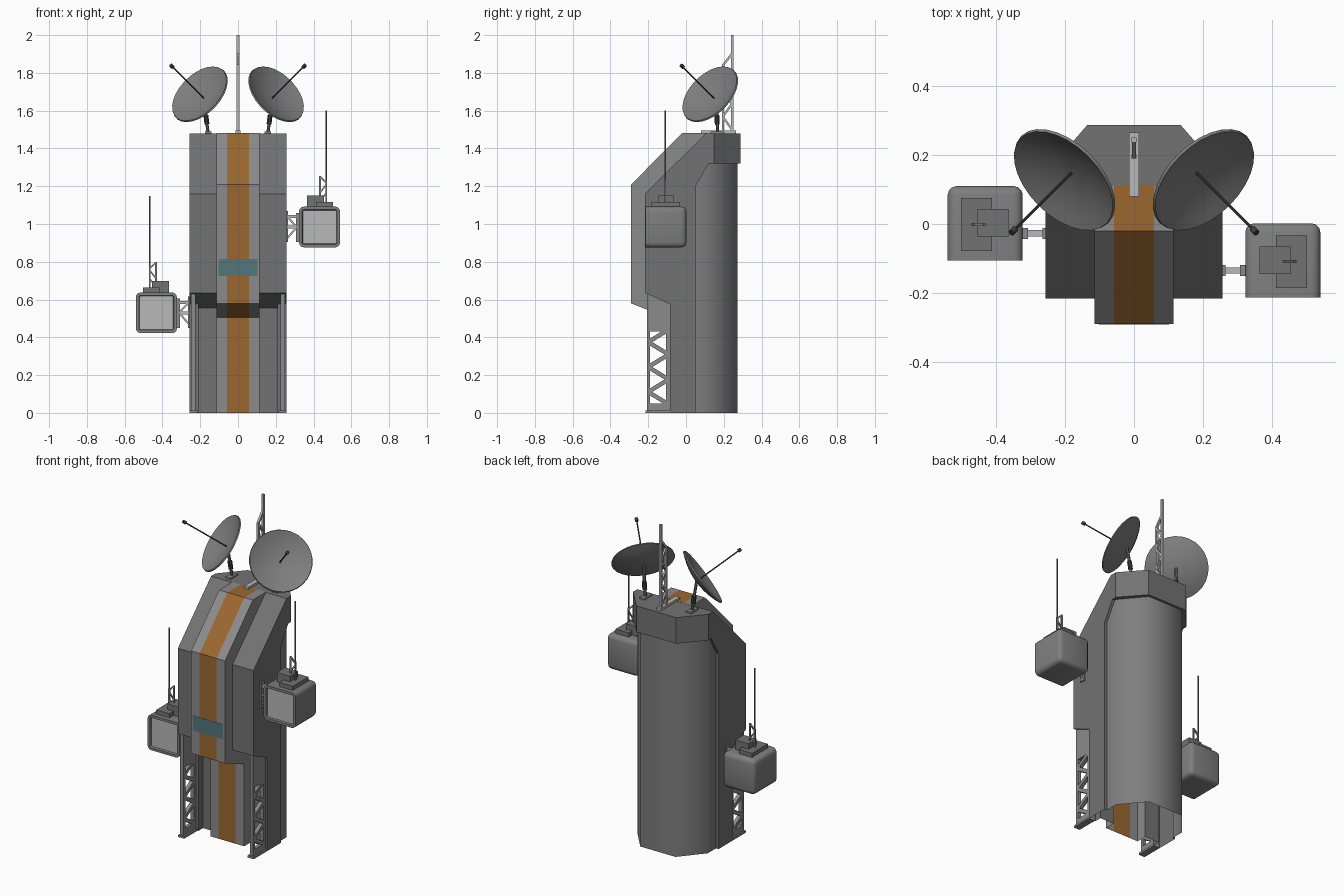
import bpy, bmesh, math
from mathutils import Vector, Matrix

if "Cube" in bpy.data.objects:
    bpy.data.objects.remove(bpy.data.objects["Cube"])


def material(name, r, g=None, b=None):
    m = bpy.data.materials.new(name)
    m.diffuse_color = (r, r if g is None else g, r if b is None else b, 1)
    m.use_nodes = True
    m.node_tree.nodes["Principled BSDF"].inputs["Base Color"].default_value = m.diffuse_color
    return m


ORANGE = material("orange", 0.33, 0.137, 0.03)
TEAL = material("teal", 0.085, 0.18, 0.2)
DARK = material("dark_grey", 0.17)
MID = material("mid_grey", 0.26)
LIGHT = material("light_grey", 0.48)
BLACK = material("near_black", 0.045)
COLUMN = material("column_grey", 0.21)


def finish(name, bm, mat=None, smooth=None, recalc=True):
    if recalc:
        bmesh.ops.recalc_face_normals(bm, faces=bm.faces)
    me = bpy.data.meshes.new(name)
    bm.to_mesh(me)
    bm.free()
    ob = bpy.data.objects.new(name, me)
    bpy.context.collection.objects.link(ob)
    me.materials.append(mat or MID)
    if smooth:
        bpy.ops.object.select_all(action='DESELECT')
        ob.select_set(True)
        bpy.context.view_layer.objects.active = ob
        bpy.ops.object.shade_smooth_by_angle(angle=math.radians(smooth))
    return ob


def prism_bm(profile, x0, x1):
    """Side (y, z) profile extruded along x."""
    bm = bmesh.new()
    f = bm.faces.new([bm.verts.new((x0, y, z)) for y, z in profile])
    g = bmesh.ops.extrude_face_region(bm, geom=[f])['geom']
    bmesh.ops.translate(bm, vec=(x1 - x0, 0, 0), verts=[v for v in g if isinstance(v, bmesh.types.BMVert)])
    bmesh.ops.recalc_face_normals(bm, faces=bm.faces)
    return bm


def wall(name, path, z0, z1, mat=None, smooth=None):
    """Open sheet over a plan (x, y) path."""
    bm = bmesh.new()
    lo = [bm.verts.new((x, y, z0)) for x, y in path]
    hi = [bm.verts.new((x, y, z1)) for x, y in path]
    for i in range(len(path) - 1):
        bm.faces.new((lo[i], lo[i + 1], hi[i + 1], hi[i]))
    return finish(name, bm, mat, smooth, recalc=False)


def box(name, x, y, z, mat=None):
    bm = bmesh.new()
    bmesh.ops.create_cube(bm, size=1)
    for v in bm.verts:
        v.co = [r[0] + (c + 0.5) * (r[1] - r[0]) for r, c in zip((x, y, z), v.co)]
    return finish(name, bm, mat)


def rod(name, a, b, r, sides=4, mat=None):
    a, b = Vector(a), Vector(b)
    d = b - a
    m = Matrix.Translation((a + b) / 2) @ d.to_track_quat('Z', 'Y').to_matrix().to_4x4()
    if sides == 4:
        m = m @ Matrix.Rotation(math.pi / 4, 4, 'Z')
    bm = bmesh.new()
    bmesh.ops.create_cone(bm, cap_ends=True, segments=sides, radius1=r, radius2=r, depth=d.length, matrix=m)
    return finish(name, bm, mat, smooth=None if sides == 4 else 40)


# Upper body with overhanging front, sloped top and chamfered rear cap
bm = prism_bm([(-0.217, 0.635), (-0.217, 1.16), (0.105, 1.48), (0.288, 1.48), (0.288, 1.32),
               (0.12, 1.32), (0.05, 1.2), (0.05, 0.555), (-0.04, 0.555)], -0.257, 0.257)
for s in (1, -1):
    bmesh.ops.bisect_plane(bm, geom=bm.verts[:] + bm.edges[:] + bm.faces[:], plane_co=(s * 0.135, 0.288, 0),
                           plane_no=(s * 0.14, 0.122, 0), clear_outer=True)
    bmesh.ops.holes_fill(bm, edges=[e for e in bm.edges if e.is_boundary])
finish("upper_body", bm, DARK)

# Central front ridge with orange stripe, upper and lower
ridge = [(-0.29, 0.58), (-0.29, 1.21), (-0.02, 1.481), (0.11, 1.481), (-0.105, 0.505)]
for n, x0, x1, m in (("left", -0.115, -0.058, MID), ("stripe", -0.058, 0.058, ORANGE),
                     ("right", 0.058, 0.115, MID)):
    finish("upper_ridge_" + n, prism_bm(ridge, x0, x1), m)
wall("lower_ridge_left", [(-0.115, -0.04), (-0.115, -0.105), (-0.058, -0.105)], 0, 0.56)
wall("lower_ridge_stripe", [(-0.058, -0.105), (0.058, -0.105)], 0, 0.56, ORANGE)
wall("lower_ridge_right", [(0.058, -0.105), (0.115, -0.105), (0.115, -0.04)], 0, 0.56)
box("window", (-0.102, 0.102), (-0.2915, -0.285), (0.725, 0.815), TEAL)

# Lower side walls and smooth rear column, open below
side = [(0.115, -0.04), (0.21, -0.04), (0.21, -0.085), (0.257, -0.085), (0.257, 0.05), (0.24, 0.05)]
wall("lower_wall_right", side, 0, 0.6, DARK)
wall("lower_wall_left", [(-x, y) for x, y in reversed(side)], 0, 0.6, DARK)
wall("rear_column", [(0.24, 0.05), (0.24, 0.13), (0.12, 0.273), (-0.12, 0.273), (-0.24, 0.13), (-0.24, 0.05)],
     0, 1.33, COLUMN, smooth=60)

# Lattice support frames under the overhang
for s, n in ((1, "right"), (-1, "left")):
    xs = sorted((s * 0.225, s * 0.248))
    box("frame_post_front_" + n, xs, (-0.207, -0.19), (0, 0.64))
    box("frame_post_rear_" + n, xs, (-0.106, -0.084), (0, 0.59))
    bm = prism_bm([(-0.207, 0.43), (-0.207, 0.632), (-0.084, 0.578), (-0.084, 0.43)], *xs)
    finish("frame_gusset_" + n, bm)
    box("frame_foot_" + n, sorted((s * 0.215, s * 0.257)), (-0.215, -0.084), (0, 0.012))
    box("frame_sill_" + n, xs, (-0.207, -0.084), (0.01, 0.05))
    for i in range(6):
        ys = (-0.2, -0.092) if i % 2 else (-0.092, -0.2)
        rod("frame_brace_" + n, (s * 0.2365, ys[0], 0.045 + i * 0.066),
            (s * 0.2365, ys[1], 0.045 + (i + 1) * 0.066), 0.016)


def dish(s, n):
    """Parabolic dish facing outward, forward and up."""
    axis = Vector((s, -1, 1)).normalized()
    c = Vector((s * 0.182, 0.148, 1.667))
    R, t = 0.176, 0.008
    rs = [R * i / 6 for i in range(7)]
    prof = [(r, 0.04 * (r / R) ** 2) for r in rs]
    prof += [(r + 0.003 * (r > 0), 0.04 * (r / R) ** 2 - t) for r in reversed(rs)]
    bm = bmesh.new()
    vs = [bm.verts.new((r, 0, h)) for r, h in prof]
    es = [bm.edges.new(p) for p in zip(vs, vs[1:])]
    bmesh.ops.spin(bm, geom=vs + es, cent=(0, 0, 0), axis=(0, 0, 1), angle=math.tau, steps=28)
    bmesh.ops.remove_doubles(bm, verts=bm.verts, dist=1e-4)
    bmesh.ops.transform(bm, verts=bm.verts,
                        matrix=Matrix.Translation(c) @ axis.to_track_quat('Z', 'Y').to_matrix().to_4x4())
    finish("dish_" + n, bm, COLUMN, smooth=40)
    tip = c + axis * 0.295
    rod("dish_feed_" + n, c, tip, 0.004, 8, BLACK)
    rod("dish_receiver_" + n, tip - axis * 0.014, tip + axis * 0.006, 0.01, 10, BLACK)
    # Pedestal
    foot = Vector((s * 0.158, 0.168, 1.48))
    back = c - axis * 0.006
    knee = Vector((s * 0.170, 0.163, 1.575))
    box("dish_base_" + n, (foot.x - 0.017, foot.x + 0.017), (0.13, 0.2), (1.48, 1.49))
    rod("dish_post_" + n, foot, knee, 0.009, 8, DARK)
    rod("dish_sleeve_" + n, foot.lerp(knee, 0.5), knee, 0.014, 8, BLACK)
    rod("dish_neck_" + n, knee, back, 0.009, 8, DARK)


dish(1, "right")
dish(-1, "left")

# Central lattice mast
box("mast_base", (-0.014, 0.014), (0.08, 0.265), (1.48, 1.494), LIGHT)
box("mast_pole", (-0.007, 0.007), (0.237, 0.251), (1.48, 2.0), LIGHT)
box("mast_strut", (-0.007, 0.007), (0.19, 0.202), (1.49, 1.845), LIGHT)
rod("mast_top_brace", (0, 0.195, 1.84), (0, 0.243, 1.9), 0.009, mat=LIGHT)
for i in range(5):
    ys = (0.195, 0.243) if i % 2 else (0.243, 0.195)
    rod("mast_brace", (0, ys[0], 1.5 + i * 0.068), (0, ys[1], 1.5 + (i + 1) * 0.068), 0.008, mat=LIGHT)


def pod(s, n, cy, cz):
    """Side pod with recessed front panel, roof boxes, aerial and wall arm."""
    def xr(a, b):
        return sorted((s * a, s * b))
    bm = bmesh.new()
    bmesh.ops.create_cube(bm, size=1)
    bmesh.ops.scale(bm, vec=(0.218, 0.216, 0.216), verts=bm.verts)
    edges = [e for e in bm.edges if any(v.co.y > 0 for v in e.verts)]
    bmesh.ops.bevel(bm, geom=edges, offset=0.026, segments=3, profile=0.5, affect='EDGES')
    bmesh.ops.recalc_face_normals(bm, faces=bm.faces)
    front = min(bm.faces, key=lambda f: f.calc_center_median().y)
    bmesh.ops.inset_region(bm, faces=[front], thickness=0.016)
    bmesh.ops.inset_region(bm, faces=[front], thickness=0.004, depth=-0.01)
    front.material_index = 1
    bmesh.ops.translate(bm, vec=(s * 0.432, cy, cz), verts=bm.verts)
    finish("pod_" + n, bm, COLUMN, smooth=35).data.materials.append(LIGHT)
    top = cz + 0.107
    box("pod_roof_low_" + n, xr(0.412, 0.502), (cy + 0.073, cy - 0.08), (top, top + 0.026), DARK)
    box("pod_roof_high_" + n, xr(0.365, 0.455), (cy + 0.041, cy - 0.039), (top, top + 0.06), DARK)
    # Aerial with small lattice
    ya, x0, x1 = cy - 0.003, s * 0.434, s * 0.467
    rod("aerial_" + n, (x1, ya, top), (x1, ya, cz + 0.618), 0.004, 6, DARK)
    rod("aerial_post_outer_" + n, (x1, ya, top), (x1, ya, cz + 0.245), 0.006)
    rod("aerial_post_inner_" + n, (x0, ya, top), (x0, ya, cz + 0.27), 0.006)
    rod("aerial_cap_" + n, (x0, ya, cz + 0.268), (x1, ya, cz + 0.235), 0.006)
    for z in (0.135, 0.18):
        rod("aerial_brace_" + n, (x0, ya, cz + z), (x1, ya, cz + z + 0.045), 0.005)
    # Arm
    y = cy - 0.029
    box("arm_wall_plate_" + n, xr(0.254, 0.265), (y - 0.016, y + 0.016), (cz - 0.08, cz + 0.085))
    box("arm_pod_plate_" + n, xr(0.308, 0.326), (y - 0.016, y + 0.016), (cz - 0.08, cz + 0.075))
    for z in (0.055, 0.0):
        box("arm_bar_" + n, xr(0.26, 0.315), (y - 0.009, y + 0.009), (cz + z - 0.008, cz + z + 0.008), LIGHT)
    rod("arm_brace_" + n, (s * 0.26, y, cz + 0.055), (s * 0.312, y, cz), 0.007, mat=LIGHT)
    rod("arm_strut_" + n, (s * 0.26, y, cz - 0.06), (s * 0.312, y, cz), 0.007, mat=LIGHT)


pod(1, "right", -0.106, 0.984)
pod(-1, "left", 0.002, 0.53)
